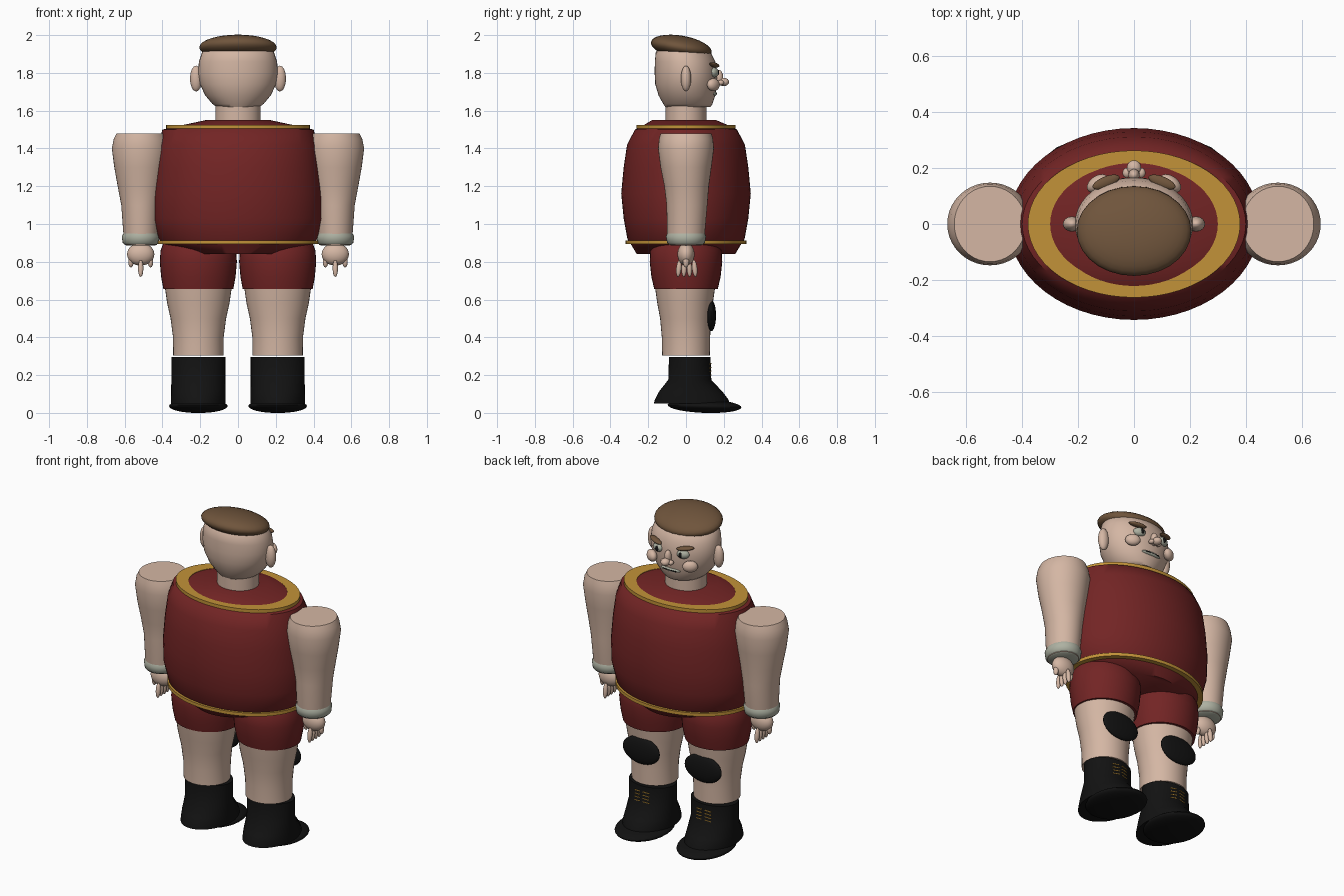
import bpy
import bmesh
from math import sin, cos, pi, radians

default_cube = bpy.data.objects.get("Cube")
if default_cube:
    bpy.data.objects.remove(default_cube, do_unlink=True)


def make_material(name, red, green, blue):
    material = bpy.data.materials.new(name)
    material.use_nodes = True
    colour = (red, green, blue, 1)
    material.diffuse_color = colour
    shader = material.node_tree.nodes["Principled BSDF"]
    shader.inputs["Base Color"].default_value = colour
    shader.inputs["Roughness"].default_value = 0.7
    return material


skin = make_material("skin", 0.66, 0.47, 0.37)
maroon = make_material("maroon cloth", 0.17, 0.018, 0.018)
gold = make_material("gold trim", 0.54, 0.29, 0.04)
brown = make_material("brown hair", 0.16, 0.09, 0.045)
black = make_material("black leather", 0.006, 0.006, 0.006)
pale = make_material("pale grey", 0.42, 0.44, 0.36)


def finish(name, mesh_data, material, location, angle=50):
    mesh = bpy.data.meshes.new(name)
    bmesh.ops.recalc_face_normals(mesh_data, faces=mesh_data.faces)
    mesh_data.to_mesh(mesh)
    mesh_data.free()
    mesh.materials.append(material)
    part = bpy.data.objects.new(name, mesh)
    part.location = location
    bpy.context.collection.objects.link(part)
    bpy.ops.object.select_all(action="DESELECT")
    part.select_set(True)
    bpy.context.view_layer.objects.active = part
    bpy.ops.object.shade_smooth_by_angle(angle=radians(angle))
    return part


def loft(name, rings, material, x=0, sides=40, closed=False):
    """Stack oval rings, each (height, x radius, y radius, y centre)."""
    bm = bmesh.new()
    loops = []
    for z, rx, ry, cy in rings:
        turns = [2 * pi * i / sides for i in range(sides)]
        loops.append([bm.verts.new((rx * cos(t), cy + ry * sin(t), z)) for t in turns])
    pairs = list(zip(loops, loops[1:]))
    if closed:
        pairs.append((loops[-1], loops[0]))
    else:
        bm.faces.new(loops[0])
        bm.faces.new(loops[-1])
    for low, high in pairs:
        for i in range(sides):
            j = (i + 1) % sides
            bm.faces.new((low[i], low[j], high[j], high[i]))
    return finish(name, bm, material, (x, 0, 0))


def ball(name, location, radii, material, tilt=0, turn=0, roll=0):
    bm = bmesh.new()
    bmesh.ops.create_uvsphere(bm, u_segments=28, v_segments=16, radius=1)
    bmesh.ops.scale(bm, vec=radii, verts=bm.verts)
    part = finish(name, bm, material, location)
    part.rotation_euler = (radians(tilt), radians(roll), radians(turn))
    return part


def plate(name, location, size, material, turn=0, roll=0):
    bm = bmesh.new()
    bmesh.ops.create_cube(bm, size=1)
    bmesh.ops.scale(bm, vec=size, verts=bm.verts)
    part = finish(name, bm, material, location)
    part.rotation_euler = (0, radians(roll), radians(turn))
    return part


def trim(name, z, rx, ry, width):
    """Flat oval band with a small thickness."""
    h = 0.01
    inner = (rx - width, ry - width * 0.6)
    loft(name, [(z - h, rx, ry, 0), (z + h, rx, ry, 0),
                (z + h, *inner, 0), (z - h, *inner, 0)], gold, closed=True, sides=56)


# Shirt and trim
loft("shirt", [(0.84, 0.25, 0.26, 0), (0.89, 0.39, 0.29, 0), (0.92, 0.42, 0.31, 0),
               (1.03, 0.45, 0.33, 0), (1.16, 0.45, 0.343, 0), (1.3, 0.44, 0.33, 0),
               (1.42, 0.425, 0.312, 0), (1.5, 0.4, 0.27, 0), (1.52, 0.31, 0.23, 0),
               (1.55, 0.17, 0.17, -0.01)], maroon, sides=56)
trim("collar_trim", 1.515, 0.38, 0.263, 0.08)
trim("belt_trim", 0.903, 0.425, 0.32, 0.06)

# Neck, head and hair
loft("neck", [(1.53, 0.12, 0.108, 0), (1.65, 0.12, 0.108, 0)], skin)
loft("head", [(1.62, 0.115, 0.12, 0.01), (1.635, 0.135, 0.13, 0.01), (1.68, 0.173, 0.15, 0.005),
              (1.74, 0.202, 0.163, 0), (1.8, 0.212, 0.166, 0), (1.86, 0.207, 0.16, -0.005),
              (1.91, 0.19, 0.145, -0.015), (1.94, 0.16, 0.11, -0.02)], skin)
ball("hair", (0, -0.025, 1.935), (0.205, 0.163, 0.062), brown, tilt=-10)

# Nose and mouth
ball("nose_bridge", (0, 0.175, 1.775), (0.02, 0.022, 0.04), skin)
ball("nose_tip", (0, 0.2, 1.752), (0.026, 0.028, 0.022), skin)
ball("teeth", (0, 0.147, 1.69), (0.065, 0.017, 0.013), pale)
plate("mouth_line", (0, 0.16, 1.69), (0.09, 0.008, 0.004), black)

for side, label in ((1, "left"), (-1, "right")):
    # Face details
    ball(label + "_ear", (side * 0.222, 0, 1.77), (0.032, 0.027, 0.068), skin)
    ball(label + "_nostril", (side * 0.026, 0.183, 1.748), (0.015, 0.018, 0.014), skin)
    ball(label + "_cheek", (side * 0.13, 0.145, 1.737), (0.043, 0.027, 0.034), skin, turn=-side * 35)
    ball(label + "_eye", (side * 0.085, 0.148, 1.802), (0.036, 0.023, 0.026), pale, turn=-side * 20)
    ball(label + "_pupil", (side * 0.08, 0.164, 1.802), (0.015, 0.011, 0.017), black, turn=-side * 20)
    ball(label + "_eyebrow", (side * 0.1, 0.15, 1.842), (0.052, 0.02, 0.012), brown,
         turn=-side * 22, roll=-side * 8)

    # Arm and wristband
    arm_x = side * 0.515
    loft(label + "_arm", [(0.89, 0.085, 0.09, 0), (0.95, 0.092, 0.1, 0), (1.1, 0.103, 0.108, 0.005),
                          (1.2, 0.122, 0.118, 0.003), (1.3, 0.14, 0.135, 0), (1.4, 0.153, 0.148, 0),
                          (1.45, 0.143, 0.143, 0), (1.48, 0.128, 0.135, 0)], skin, arm_x)
    loft(label + "_wristband", [(0.885, 0.075, 0.08, 0), (0.9, 0.096, 0.1, 0), (0.935, 0.1, 0.106, 0),
                                (0.952, 0.09, 0.098, 0)], pale, arm_x)

    # Hand
    ball(label + "_palm", (arm_x, 0, 0.84), (0.072, 0.045, 0.06), skin)
    for number in range(4):
        spread = (number - 1.5) * 0.028
        ball(f"{label}_finger_{number}", (arm_x, spread + 0.004, 0.765), (0.014, 0.014, 0.045),
             skin, tilt=(number - 1.5) * 4)
    for edge in (-1, 1):
        ball(label + "_thumb", (arm_x + edge * 0.052, 0, 0.8), (0.014, 0.016, 0.03), skin)

    # Shorts, leg and knee pad
    leg_x = side * 0.21
    loft(label + "_shorts", [(0.655, 0.185, 0.168, 0), (0.72, 0.197, 0.183, 0), (0.8, 0.204, 0.192, 0),
                             (0.86, 0.2, 0.188, 0), (0.9, 0.185, 0.165, 0)], maroon, leg_x)
    loft(label + "_leg", [(0.305, 0.133, 0.126, 0), (0.4, 0.134, 0.128, 0), (0.5, 0.147, 0.134, -0.003),
                          (0.58, 0.165, 0.147, -0.005), (0.67, 0.178, 0.16, -0.005)], skin, leg_x)
    ball(label + "_knee_pad", (leg_x, 0.133, 0.515), (0.125, 0.026, 0.083), black)

    # Boot with sole
    loft(label + "_boot", [(0.05, 0.145, 0.2, 0.03), (0.07, 0.145, 0.195, 0.03), (0.11, 0.144, 0.17, 0.025),
                           (0.175, 0.143, 0.114, 0.02), (0.295, 0.143, 0.11, 0.02)], black, leg_x)
    ball(label + "_sole", (leg_x, 0.098, 0.036), (0.155, 0.195, 0.036), black, tilt=-2)

    # Boot laces
    for row in range(4):
        for column in (-1, 1):
            plate(label + "_lace", (leg_x + column * 0.03, 0.129, 0.2 + row * 0.02),
                  (0.04, 0.008, 0.004), gold, turn=-column * 9, roll=column * 6)
